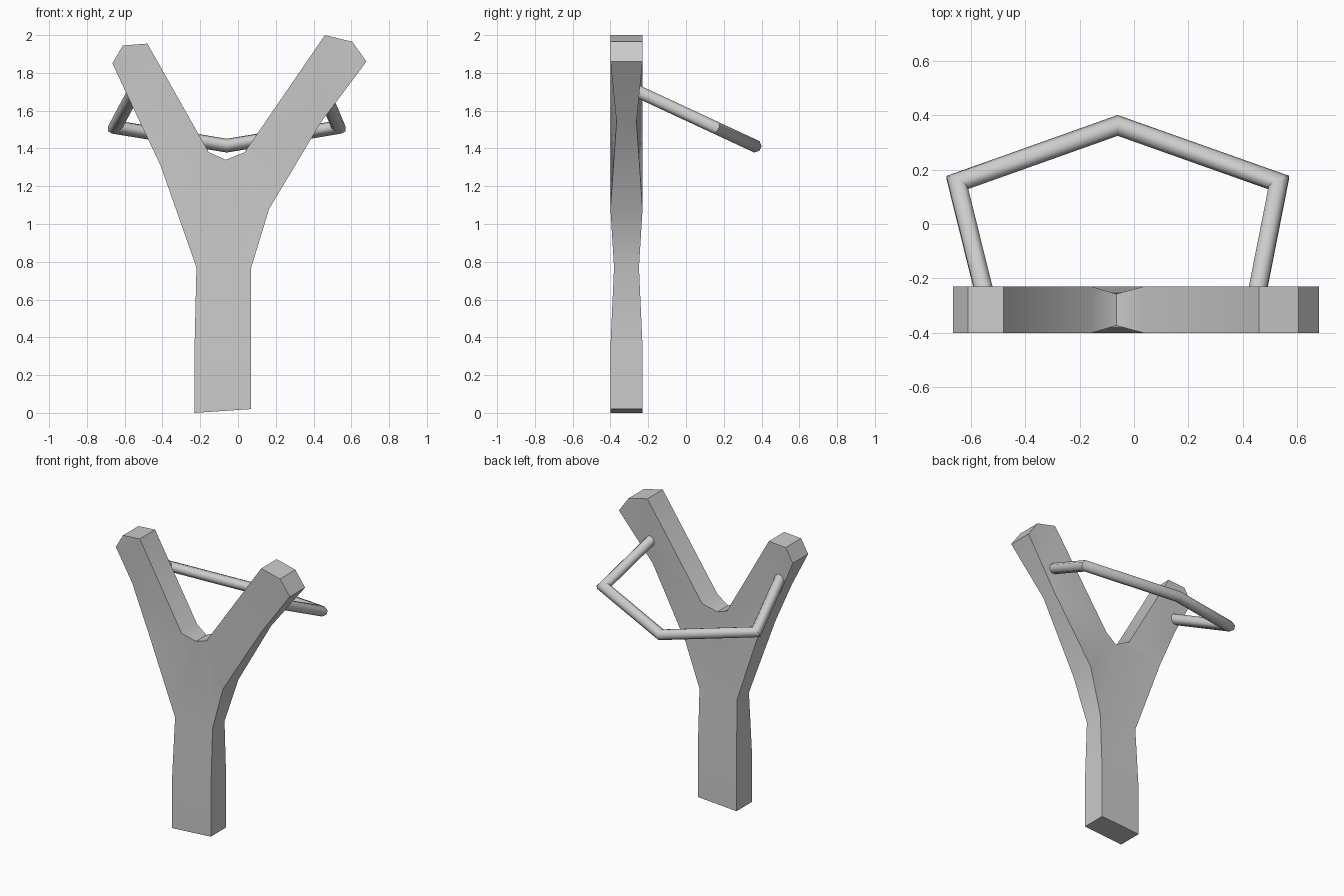
import bpy, bmesh, math
from mathutils import Vector

if "Cube" in bpy.data.objects:
    bpy.data.objects.remove(bpy.data.objects["Cube"])


def finish(name, bm, angle):
    bmesh.ops.recalc_face_normals(bm, faces=bm.faces[:])
    me = bpy.data.meshes.new(name)
    bm.to_mesh(me)
    bm.free()
    ob = bpy.data.objects.new(name, me)
    bpy.context.collection.objects.link(ob)
    bpy.ops.object.select_all(action='DESELECT')
    ob.select_set(True)
    bpy.context.view_layer.objects.active = ob
    bpy.ops.object.shade_smooth_by_angle(angle=math.radians(angle))
    return ob


# Y-shaped fork: outline points (x, z, half thickness), walked around the edge
T = 0.085
outline = [
    (-0.23, 0.00, T), (0.07, 0.02, T), (0.07, 0.35, T), (0.07, 0.77, 0.066),
    (0.165, 1.08, T), (0.44, 1.54, 0.053), (0.68, 1.86, T), (0.605, 1.965, T),
    (0.46, 2.00, T), (0.035, 1.38, T), (-0.065, 1.34, 0.058), (-0.155, 1.38, T),
    (-0.48, 1.955, T), (-0.61, 1.945, T), (-0.665, 1.85, T), (-0.555, 1.615, 0.06),
    (-0.41, 1.31, T), (-0.22, 0.77, 0.066), (-0.23, 0.35, T),
]
# flat faces shared by front and back, as outline indices
faces = [
    (0, 1, 2, 18), (18, 2, 3, 17), (17, 3, 10), (3, 4, 9, 10), (17, 10, 11, 16),
    (4, 5, 9), (5, 8, 9), (5, 6, 8), (6, 7, 8),
    (16, 11, 15), (15, 11, 12), (15, 12, 14), (14, 12, 13),
]
bm = bmesh.new()
yc = -0.315
front = [bm.verts.new((x, yc - t, z)) for x, z, t in outline]
back = [bm.verts.new((x, yc + t, z)) for x, z, t in outline]
for f in faces:
    bm.faces.new([front[i] for i in f])
    bm.faces.new([back[i] for i in reversed(f)])
n = len(outline)
for i in range(n):
    j = (i + 1) % n
    bm.faces.new((front[j], front[i], back[i], back[j]))
finish("fork", bm, 40)

# Elastic band: eight-sided tube with mitred corners in one tilted plane
R, SIDES = 0.036, 8
path = [Vector((x, y, 1.69 - 0.465 * (y + 0.23))) for x, y in
        [(0.443, -0.30), (0.532, 0.152), (-0.06, 0.362), (-0.65, 0.152), (-0.538, -0.30)]]
up = Vector((0, 0.465, 1)).normalized()
bm = bmesh.new()
rings = []
for i, p in enumerate(path):
    a = (p - path[i - 1]).normalized() if i else None
    b = (path[i + 1] - p).normalized() if i < len(path) - 1 else None
    a, b = a or b, b or a
    side = (a + b).normalized().cross(up)
    stretch = 1 / math.cos(a.angle(b) / 2)
    ring = []
    for k in range(SIDES):
        t = 2 * math.pi * (k + 0.5) / SIDES
        ring.append(bm.verts.new(p + R * (math.cos(t) * up + math.sin(t) * stretch * side)))
    rings.append(ring)
for r0, r1 in zip(rings, rings[1:]):
    for k in range(SIDES):
        m = (k + 1) % SIDES
        bm.faces.new((r0[k], r0[m], r1[m], r1[k]))
bm.faces.new(rings[0])
bm.faces.new(rings[-1])
finish("elastic_band", bm, 50)
